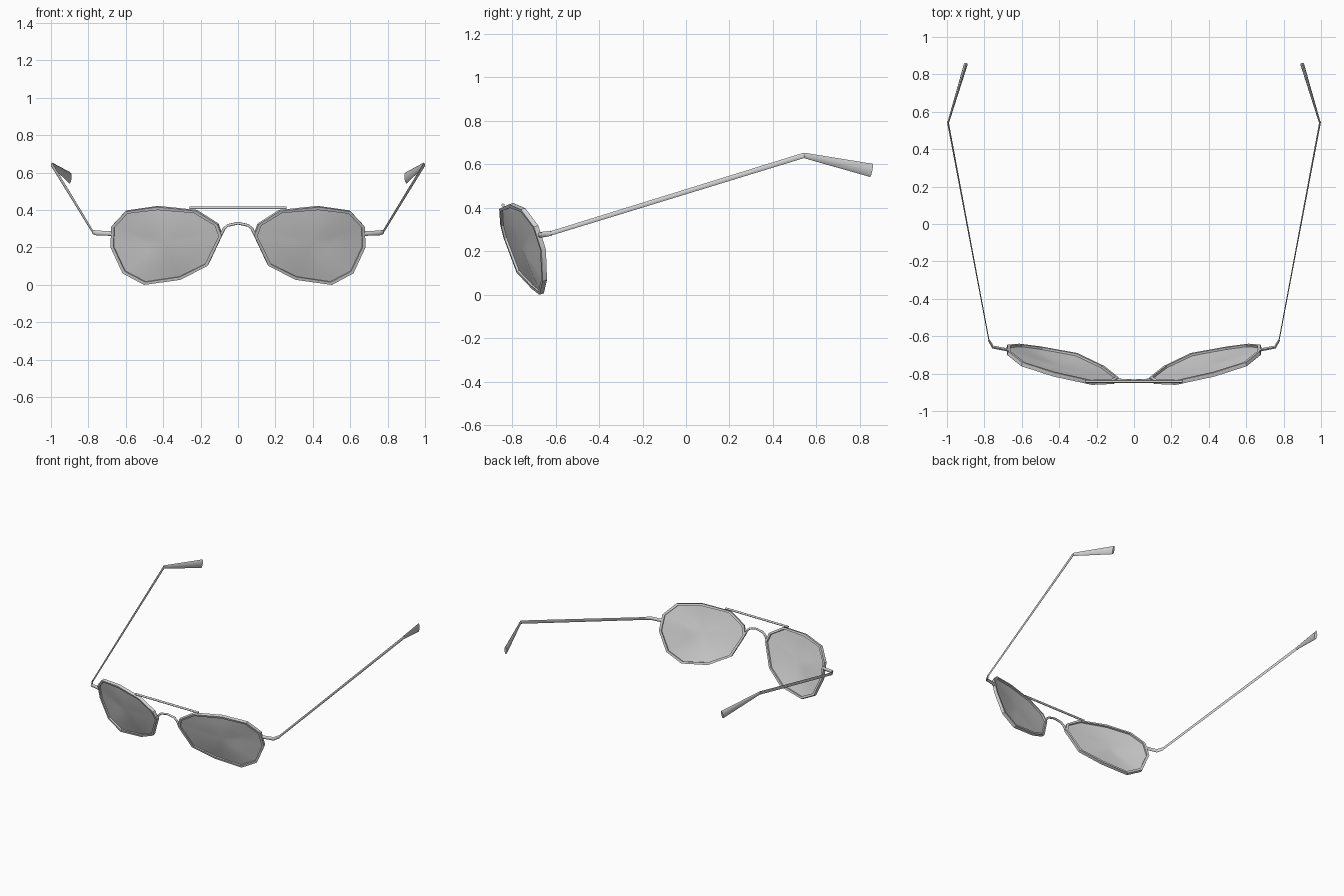
import bpy, bmesh
from math import cos, sin, pi
from mathutils import Vector

cube = bpy.data.objects.get("Cube")
if cube:
    bpy.data.objects.remove(cube)


def material(name, value):
    m = bpy.data.materials.new(name)
    m.use_nodes = True
    col = (value, value, value, 1)
    m.diffuse_color = col
    m.node_tree.nodes["Principled BSDF"].inputs["Base Color"].default_value = col
    return m


METAL = material("light grey metal", 0.66)
GLASS = material("light grey glass", 0.67)


def finish(bm, name, mat, mirror=True, smooth=0.6):
    me = bpy.data.meshes.new(name)
    bm.to_mesh(me)
    bm.free()
    me.materials.append(mat)
    ob = bpy.data.objects.new(name, me)
    bpy.context.collection.objects.link(ob)
    if mirror:
        ob.modifiers.new("mirror", "MIRROR")
    bpy.ops.object.select_all(action="DESELECT")
    ob.select_set(True)
    bpy.context.view_layer.objects.active = ob
    bpy.ops.object.shade_smooth_by_angle(angle=smooth)


def loft(name, rings, closed=False, mirror=True, smooth=0.6):
    """Skin a row of cross-sections, capping the ends unless it is a loop."""
    bm = bmesh.new()
    vs = [[bm.verts.new(p) for p in r] for r in rings]
    n = len(vs[0])
    pairs = list(zip(vs, vs[1:])) + ([(vs[-1], vs[0])] if closed else [])
    for a, b in pairs:
        for i in range(n):
            j = (i + 1) % n
            bm.faces.new((a[i], a[j], b[j], b[i]))
    if not closed:
        bm.faces.new(vs[0])
        bm.faces.new(vs[-1])
    bmesh.ops.recalc_face_normals(bm, faces=bm.faces)
    finish(bm, name, METAL, mirror, smooth)


def rod(name, stations, mirror=True, sides=8):
    """Oval rod through stations of (point, width, height)."""
    pts = [Vector(s[0]) for s in stations]
    rings = []
    for i, (p, (_, w, h)) in enumerate(zip(pts, stations)):
        d = (pts[min(i + 1, len(pts) - 1)] - pts[max(i - 1, 0)]).normalized()
        side = d.cross(Vector((0, 0, 1))).normalized()
        up = side.cross(d)
        angles = [2 * pi * k / sides for k in range(sides)]
        rings.append([p + side * (cos(a) * w / 2) + up * (sin(a) * h / 2)
                      for a in angles])
    loft(name, rings, mirror=mirror, smooth=1.2)


# Eye outline of the left lens
outline = [Vector(p) for p in (
    (.43, -.805, .419), (.60, -.75, .395), (.675, -.69, .315), (.68, -.655, .205),
    (.615, -.65, .065), (.50, -.665, .003), (.305, -.70, .03), (.16, -.77, .105),
    (.085, -.83, .265), (.107, -.845, .325), (.222, -.85, .398))]
centre = sum(outline, Vector()) / len(outline)
normal = Vector()
for a, b in zip(outline, outline[1:] + outline[:1]):
    normal += (a - centre).cross(b - centre)
normal.normalize()
if normal.y > 0:
    normal.negate()

# Slim rim around the lens
rings = []
for p in outline:
    inward = (centre - p).normalized() * 0.017
    depth = normal * 0.011
    rings.append([p - depth, p + depth, p + inward + depth, p + inward - depth])
loft("rims", rings, closed=True)

# Gently domed lens
bm = bmesh.new()
levels = []
for scale, bulge in ((0.97, 0), (0.65, .008), (0.33, .0125)):
    levels.append([bm.verts.new(centre + (p - centre) * scale + normal * bulge)
                   for p in outline])
tip = bm.verts.new(centre + normal * 0.014)
count = len(outline)
for i in range(count):
    j = (i + 1) % count
    for a, b in zip(levels, levels[1:]):
        bm.faces.new((a[i], a[j], b[j], b[i]))
    bm.faces.new((levels[-1][i], levels[-1][j], tip))
bm.normal_update()
if tip.normal.dot(normal) < 0:
    bmesh.ops.reverse_faces(bm, faces=bm.faces)
finish(bm, "lenses", GLASS)

# Brow bar and arched nose bridge
rod("brow_bar", [((-.26, -.842, .412), .015, .015),
                 ((.26, -.842, .412), .015, .015)], mirror=False)
arch = [(.09, -.832, .27), (.075, -.834, .30), (.055, -.836, .318), (0, -.838, .33)]
arch += [(-x, y, z) for x, y, z in reversed(arch[:-1])]
rod("nose_bridge", [(p, .015, .015) for p in arch], mirror=False)

# Hinges, arms and flared ear tips
rod("hinges", [((.665, -.675, .275), .016, .026), ((.755, -.658, .277), .016, .026),
               ((.776, -.62, .283), .01, .024)])
rod("arms", [((.774, -.63, .28), .005, .02), ((.995, .545, .642), .009, .024)])
rod("ear_tips", [((.994, .54, .642), .009, .024), ((.899, .855, .572), .02, .062)])
